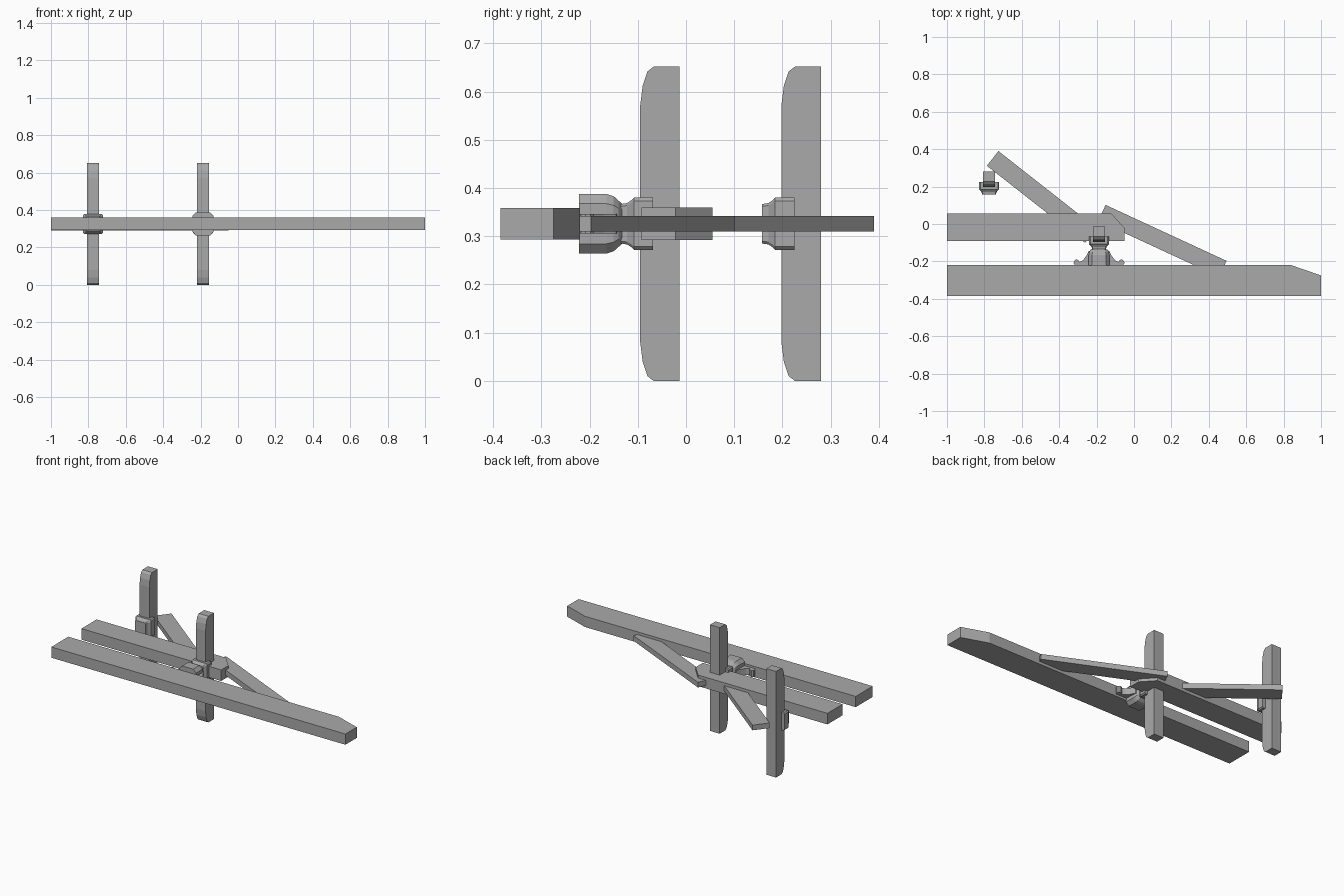
import bpy, bmesh, math
from mathutils import Vector

cube = bpy.data.objects.get("Cube")
if cube:
    bpy.data.objects.remove(cube, do_unlink=True)

grey = bpy.data.materials.new("plain_grey")
grey.use_nodes = True
grey.diffuse_color = (0.4, 0.4, 0.4, 1)
grey.node_tree.nodes["Principled BSDF"].inputs["Base Color"].default_value = (0.4, 0.4, 0.4, 1)

MID = 0.326  # height of the level centre line


def finish(name, bm):
    bmesh.ops.recalc_face_normals(bm, faces=bm.faces)
    mesh = bpy.data.meshes.new(name)
    bm.to_mesh(mesh)
    bm.free()
    mesh.materials.append(grey)
    obj = bpy.data.objects.new(name, mesh)
    bpy.context.collection.objects.link(obj)
    return obj


def loft(name, rings):
    """Skin a list of equal-length point rings and cap both ends."""
    bm = bmesh.new()
    rows = [[bm.verts.new(p) for p in ring] for ring in rings]
    n = len(rows[0])
    for a, b in zip(rows, rows[1:]):
        for i in range(n):
            j = (i + 1) % n
            bm.faces.new((a[i], a[j], b[j], b[i]))
    bm.faces.new(rows[0])
    bm.faces.new(rows[-1])
    return finish(name, bm)


def slab(name, outline, half):
    """Flat plank: an outline seen from above, centred on the level line."""
    return loft(name, [[(x, y, MID + s * half) for x, y in outline] for s in (-1, 1)])


def brace(name, start, end, width):
    a, b = Vector(start), Vector(end)
    d = (b - a).normalized()
    side = Vector((d.y, -d.x)) * width
    return slab(name, [a, b, b + side, a + side], 0.016)


def octagon(cx, y, hx, hz, cut):
    """Chamfered rectangle standing across the y axis."""
    quarter = [(hx, hz * (1 - cut)), (hx * (1 - cut), hz)]
    pts = quarter + [(-x, z) for x, z in reversed(quarter)]
    pts += [(-x, -z) for x, z in pts]
    return [(cx + x, y, MID + z) for x, z in pts]


# Long beams
slab("front_beam", [(-1, -0.385), (1, -0.385), (1, -0.275), (0.84, -0.22), (-1, -0.22)], 0.033)
slab("rear_beam", [(-1, -0.092), (-0.05, -0.092), (-0.05, -0.022), (-0.12, 0.055), (-1, 0.055)], 0.034)

# Slanting braces
brace("front_brace", (-0.152, 0.102), (0.495, -0.197), 0.094)
brace("rear_brace", (-0.725, 0.39), (-0.2, -0.022), 0.1)

# Upright posts with rounded front corners, each with a collar
corner = [(0, 0.08), (0.005, 0.04), (0.015, 0.01), (0.028, 0)]
profile = corner + [(0.082, 0), (0.082, 0.652)] + [(y, 0.652 - z) for y, z in reversed(corner)]
for label, cx, fy in (("front", -0.187, -0.095), ("rear", -0.775, 0.198)):
    loft(label + "_post", [[(cx + s * 0.033, fy + y, z) for y, z in profile] for s in (-1, 1)])
    collar = [(0.027, 0.053, 0.054), (-0.013, 0.053, 0.054), (-0.018, 0.048, 0.049),
              (-0.027, 0.04, 0.043), (-0.04, 0.037, 0.041)]
    loft(label + "_collar", [octagon(cx, fy + y, hx, hz, 0.12) for y, hx, hz in collar])

# Flared foot joining the front post to the front beam
foot = [(-0.132, 0.037, 0.041), (-0.14, 0.048, 0.048), (-0.15, 0.053, 0.057),
        (-0.165, 0.055, 0.062), (-0.222, 0.057, 0.062)]
loft("flared_foot", [octagon(-0.187, y, hx, hz, 0.33) for y, hx, hz in foot])

# Scrolled brackets on both sides of the foot
scroll = [(0.04, -0.14), (0.055, -0.145), (0.068, -0.17), (0.085, -0.193), (0.105, -0.204)]
curl = [(0.12 + 0.016 * math.cos(a), -0.206 + 0.016 * math.sin(a))
        for a in [math.radians(150 - 40 * i) for i in range(7)]]
for label, s in (("left", 1), ("right", -1)):
    slab(label + "_scroll", [(-0.187 + s * x, y) for x, y in scroll + curl + [(0.04, -0.222)]], 0.02)
